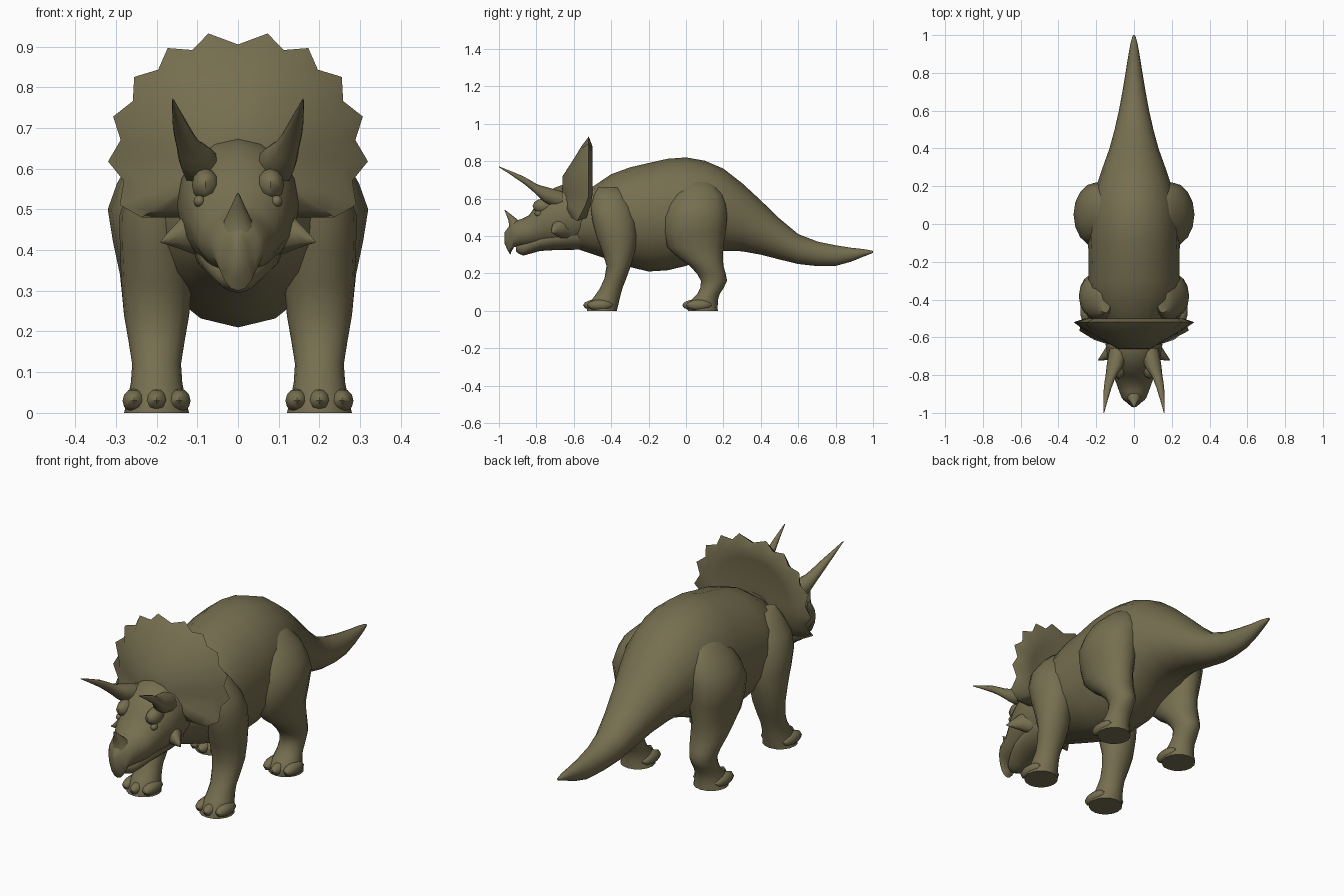
import bpy
import bmesh
from math import cos, sin, pi, radians
from mathutils import Vector

default = bpy.data.objects.get("Cube")
if default:
    bpy.data.objects.remove(default, do_unlink=True)

# One olive hide colour for the whole animal
hide = bpy.data.materials.new("olive_hide")
hide.use_nodes = True
hide.diffuse_color = (.18, .157, .08, 1)
shader = hide.node_tree.nodes["Principled BSDF"]
shader.inputs["Base Color"].default_value = hide.diffuse_color


def finish_part(name, bm, mirrored):
    """Turn a bmesh into a shaded object, optionally paired across the middle."""
    bmesh.ops.recalc_face_normals(bm, faces=bm.faces)
    mesh = bpy.data.meshes.new(name)
    bm.to_mesh(mesh)
    bm.free()
    mesh.materials.append(hide)
    mesh.shade_smooth()
    mesh.set_sharp_from_angle(angle=radians(50))
    part = bpy.data.objects.new(name, mesh)
    bpy.context.collection.objects.link(part)
    if mirrored:
        mirror = part.modifiers.new("mirror", "MIRROR")
        mirror.use_mirror_merge = False


def skin_rings(name, rings, mirrored=False):
    """Bridge closed rings of points and cap both ends."""
    bm = bmesh.new()
    loops = [[bm.verts.new(point) for point in ring] for ring in rings]
    for lower, upper in zip(loops, loops[1:]):
        for i in range(len(lower)):
            bm.faces.new((lower[i - 1], lower[i], upper[i], upper[i - 1]))
    bm.faces.new(loops[0])
    bm.faces.new(loops[-1])
    finish_part(name, bm, mirrored)


def smooth_keys(keys, steps=2):
    """Run a flowing spline through key sections, adding steps between them."""
    keys = [Vector(key) for key in keys]
    padded = [keys[0]] + keys + [keys[-1]]
    result = []
    for before, start, end, after in zip(padded, padded[1:], padded[2:], padded[3:]):
        leave, arrive = (end - before) / 2, (after - start) / 2
        for step in range(steps):
            t = step / steps
            ease = t * t * (3 - 2 * t)
            curve = leave * t * (1 - t) ** 2 - arrive * t * t * (1 - t)
            result.append(start.lerp(end, ease) + curve)
    return result + [keys[-1]]


def ellipse(centre, a, b, axis, sides=16):
    """Ring of points around a centre, facing along the named axis."""
    points = []
    for i in range(sides):
        turn = 2 * pi * i / sides
        u, v = a * cos(turn), b * sin(turn)
        offset = {"x": (0, u, v), "y": (u, 0, v), "z": (u, v, 0)}[axis]
        points.append(Vector(centre) + Vector(offset))
    return points


def spine_part(name, keys):
    """Central part: each key gives y, top, bottom and half width."""
    skin_rings(name, [
        ellipse((0, y, (top + low) / 2), half, (top - low) / 2, "y")
        for y, top, low, half in smooth_keys(keys)])


def spike(name, axis, keys, mirrored=True):
    """Tapered part: each key gives x, y, z and a radius."""
    skin_rings(name, [
        ellipse((x, y, z), radius, radius, axis, sides=10)
        for x, y, z, radius in smooth_keys(keys)], mirrored)


def leg_pair(name, keys):
    """Legs from sole to shoulder: each key gives y, z, half width, half depth."""
    skin_rings(name, [
        ellipse((.2 - max(0, z - .5) * .3, y, z), wide, deep, "z")
        for y, z, wide, deep in smooth_keys(keys)], mirrored=True)


def ball_pair(name, centre, size):
    """Paired ellipsoids for small rounded features."""
    bm = bmesh.new()
    bmesh.ops.create_uvsphere(bm, u_segments=10, v_segments=6, radius=1)
    bmesh.ops.scale(bm, vec=size, verts=bm.verts)
    bmesh.ops.translate(bm, vec=centre, verts=bm.verts)
    finish_part(name, bm, mirrored=True)


# Trunk and tail in one skin
spine_part("body_and_tail", [
    (-.58, .6, .33, .12),
    (-.4, .73, .27, .23),
    (-.2, .79, .21, .24),
    (0, .82, .24, .24),
    (.2, .76, .32, .2),
    (.4, .59, .3, .13),
    (.6, .41, .25, .08),
    (.8, .35, .24, .045),
    (.95, .33, .29, .02),
    (1, .32, .31, .005)])

# Skull with hooked upper beak, and the lower jaw
spine_part("skull", [
    (-.52, .66, .36, .13),
    (-.64, .68, .34, .15),
    (-.76, .62, .34, .125),
    (-.84, .51, .34, .095),
    (-.92, .48, .34, .065),
    (-.94, .46, .3, .045),
    (-.97, .42, .36, .01)])
spine_part("lower_jaw", [
    (-.48, .5, .33, .1),
    (-.64, .48, .325, .11),
    (-.78, .43, .32, .09),
    (-.87, .38, .295, .05),
    (-.91, .36, .32, .02)])


def frill_ring(scale, depth, sweep=.5, spiked=False):
    """Frill outline with a flat lower edge that sweeps forward."""
    ring = []
    for i in range(-18, 18):
        turn = radians(10 * i + (4 if i > 0 else -4 if i < 0 else 0))
        radius = .265 + .025 * abs(sin(turn))
        if spiked and i % 2 and abs(i) < 12:
            radius += .03
        x = radius * sin(turn) * scale
        z = .64 + max(radius * cos(turn), -.16) * scale
        ring.append((x, depth - max(0, .6 - z) * sweep, z))
    return ring


# Dished neck frill with a scalloped rim
skin_rings("neck_frill", [
    frill_ring(.3, -.66),
    frill_ring(.65, -.6),
    frill_ring(.9, -.56),
    frill_ring(1, -.52, spiked=True),
    frill_ring(.9, -.5, sweep=.3),
    frill_ring(.7, -.51, sweep=.3),
    frill_ring(.3, -.52)])

# Horns and cheek spikes
spike("brow_horns", "y", [
    (.08, -.66, .59, .05),
    (.1, -.75, .62, .045),
    (.12, -.8, .65, .03),
    (.14, -.87, .7, .02),
    (.16, -1, .77, .002)])
spike("nose_horn", "z", [
    (0, -.9, .44, .05),
    (0, -.92, .48, .03),
    (0, -.97, .54, .002)], mirrored=False)
spike("cheek_spikes", "x", [
    (.07, -.62, .45, .08),
    (.14, -.68, .44, .04),
    (.19, -.72, .42, .002)])

# Brow ridges, eyes and nostril ridges
ball_pair("brow_ridges", (.08, -.76, .56), (.035, .06, .04))
ball_pair("eyes", (.095, -.79, .52), (.015, .02, .015))
ball_pair("nostril_ridges", (.05, -.88, .43), (.02, .03, .03))

# Front legs, from sole to shoulder
leg_pair("front_legs", [
    (-.45, 0, .08, .08),
    (-.44, .04, .07, .08),
    (-.4, .12, .06, .06),
    (-.36, .24, .08, .065),
    (-.37, .4, .09, .11),
    (-.4, .56, .085, .11),
    (-.41, .66, .03, .06)])

# Hind legs, from sole to hip
leg_pair("hind_legs", [
    (.09, 0, .08, .08),
    (.09, .04, .07, .08),
    (.12, .09, .06, .06),
    (.15, .16, .06, .07),
    (.11, .24, .08, .09),
    (.05, .34, .09, .15),
    (.05, .5, .12, .17),
    (.06, .62, .1, .14),
    (.06, .7, .03, .06)])

# Three blunt toes on every foot
for foot, front in (("front", -.48), ("hind", .05)):
    for label, side in (("inner", -1), ("middle", 0), ("outer", 1)):
        centre = (.2 + side * .055, front + abs(side) * .02, .03)
        ball_pair(f"{foot}_{label}_toes", centre, (.03, .07, .03))
